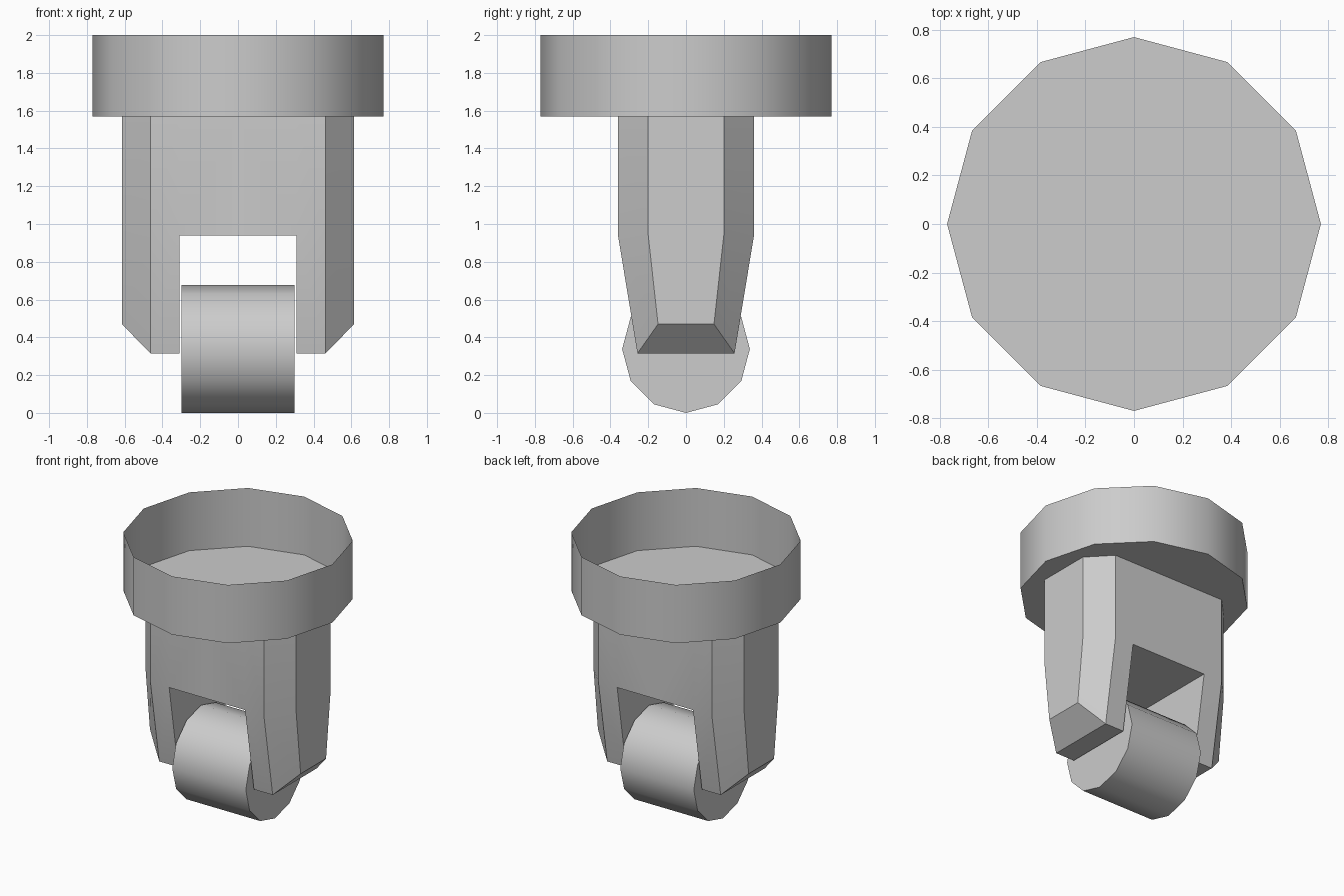
import bpy
import bmesh
import math

default_cube = bpy.data.objects.get("Cube")
if default_cube:
    bpy.data.objects.remove(default_cube, do_unlink=True)

# Single grey finish
grey = bpy.data.materials.new("light grey")
grey.use_nodes = True
colour = (0.604, 0.604, 0.604, 1)
grey.diffuse_color = colour
grey.node_tree.nodes["Principled BSDF"].inputs["Base Color"].default_value = colour


def finish(obj, name):
    """Name, colour and smooth a part while keeping hard edges."""
    obj.name = obj.data.name = name
    obj.data.materials.clear()
    obj.data.materials.append(grey)
    bpy.ops.object.select_all(action='DESELECT')
    obj.select_set(True)
    bpy.context.view_layer.objects.active = obj
    bpy.ops.object.shade_smooth_by_angle(angle=math.radians(35))


def cylinder(name, radius, depth, location, rotation=(0, 0, 0)):
    bpy.ops.mesh.primitive_cylinder_add(vertices=12, radius=radius, depth=depth,
                                        location=location, rotation=rotation)
    obj = bpy.context.object
    finish(obj, name)
    return obj


# Thin-walled socket cup, open at the top
CUP_BASE, TOP = 1.57, 2.0
cup = cylinder("socket_cup", 0.77, TOP - CUP_BASE, (0, 0, (TOP + CUP_BASE) / 2))
bm = bmesh.new()
bm.from_mesh(cup.data)
lid = [f for f in bm.faces if f.normal.z > 0.9]
bmesh.ops.delete(bm, geom=lid, context='FACES_ONLY')
bm.to_mesh(cup.data)
bm.free()

# Roller wheel on a sideways axis
RADIUS = 0.338
cylinder("wheel", RADIUS, 0.6, (0, 0, RADIUS), (0, math.pi / 2, 0))

# Fork: half of the chamfered block and one tapered leg, then mirrored
INNER, MID, OUTER = 0.31, 0.463, 0.615
NOTCH, LEG_END, CHAMFER = 0.94, 0.315, 0.47


def section(points):
    """Vertices along the front half of a section, then back along the rear."""
    full = points + [(x, -y, z) for x, y, z in reversed(points)]
    return [bm.verts.new(p) for p in full]


def loft(a, b, closed):
    n = len(a)
    for i in range(n if closed else n - 1):
        j = (i + 1) % n
        bm.faces.new((a[i], a[j], b[j], b[i]))


def outline(z):
    return [(0, -0.36, z), (INNER, -0.36, z), (MID, -0.36, z), (OUTER, -0.2, z)]


bm = bmesh.new()
upper = section(outline(CUP_BASE))
lower = section(outline(NOTCH))
foot = section([(INNER, -0.257, LEG_END), (MID, -0.257, LEG_END),
                (OUTER, -0.148, CHAMFER)])
loft(upper, lower, False)
loft(lower[1:-1], foot, True)
bm.faces.new((lower[0], lower[1], lower[-2], lower[-1]))   # notch ceiling
bm.faces.new((foot[0], foot[1], foot[-2], foot[-1]))       # flat leg end
bm.faces.new(foot[1:-1])                                   # sloped leg end
bmesh.ops.mirror(bm, geom=bm.verts[:] + bm.edges[:] + bm.faces[:],
                 axis='X', merge_dist=0.001)
bmesh.ops.remove_doubles(bm, verts=bm.verts[:], dist=0.001)
bmesh.ops.recalc_face_normals(bm, faces=bm.faces[:])
mesh = bpy.data.meshes.new("fork")
bm.to_mesh(mesh)
bm.free()
fork = bpy.data.objects.new("fork", mesh)
bpy.context.collection.objects.link(fork)
finish(fork, "fork")
